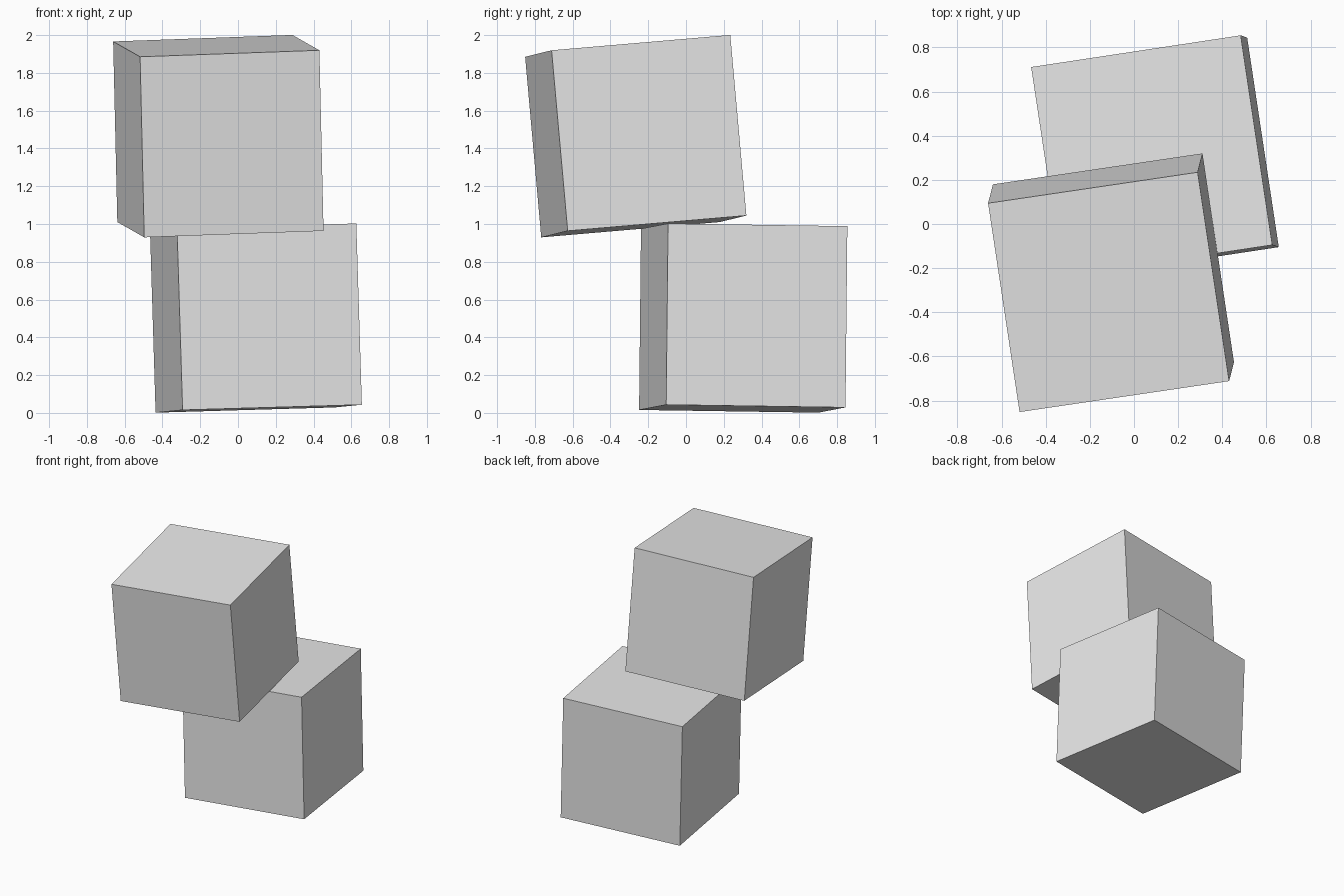
import bpy
from math import radians

cube = bpy.data.objects.get("Cube")
if cube:
    bpy.data.objects.remove(cube, do_unlink=True)

SIDE = 0.96

# One plain grey for both blocks
grey = bpy.data.materials.new("light_grey")
grey.use_nodes = True
colour = (0.8, 0.8, 0.8, 1.0)
grey.diffuse_color = colour
bsdf = next(n for n in grey.node_tree.nodes if n.type == 'BSDF_PRINCIPLED')
bsdf.inputs["Base Color"].default_value = colour


def add_block(name, centre, tilt):
    """Add a flat-shaded cube, tilted by degrees about x, y and z."""
    bpy.ops.mesh.primitive_cube_add(
        size=SIDE, location=centre, rotation=[radians(a) for a in tilt])
    block = bpy.context.object
    block.name = name
    block.data.materials.append(grey)


# Lower block, almost level
add_block("lower_block", (0.095, 0.303, 0.502), (-0.85, -1.65, 8.6))

# Upper block, tipping forward off the lower one
add_block("upper_block", (-0.104, -0.266, 1.465), (4.85, -2.05, 8.4))
